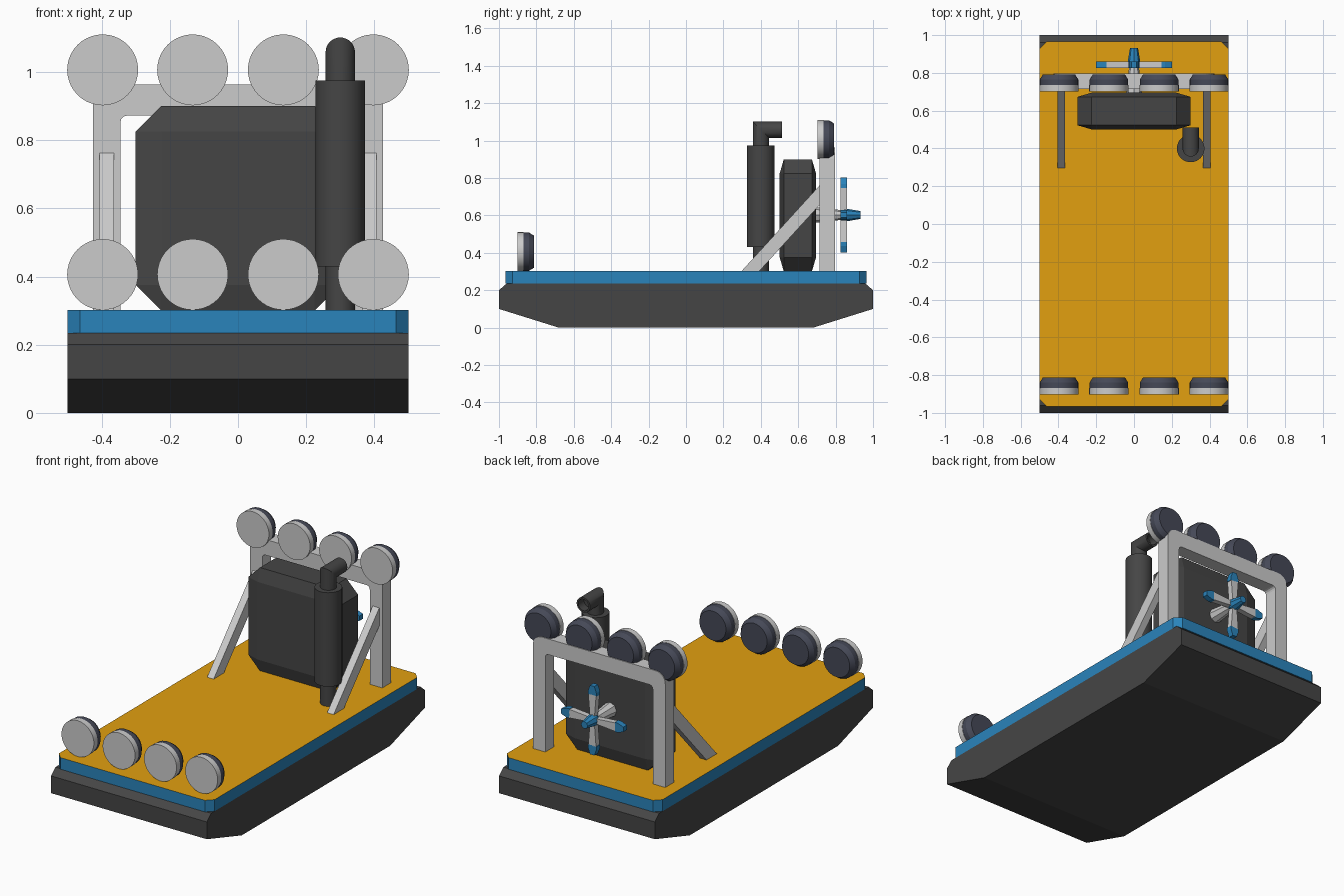
import bpy, bmesh, math
from mathutils import Matrix, Vector

if "Cube" in bpy.data.objects:
    bpy.data.objects.remove(bpy.data.objects["Cube"])


def material(name, color):
    m = bpy.data.materials.new(name)
    m.diffuse_color = (*color, 1)
    m.use_nodes = True
    m.node_tree.nodes["Principled BSDF"].inputs["Base Color"].default_value = m.diffuse_color
    return m


DARK = material("dark", (0.06, 0.06, 0.06))
BLUE = material("blue", (0.023, 0.23, 0.5))
ORANGE = material("orange", (0.76, 0.35, 0.005))
LAMP = material("lamp_shell", (0.06, 0.066, 0.095))


def finish(name, bm, mat=None, smooth=False):
    bmesh.ops.recalc_face_normals(bm, faces=bm.faces[:])
    mesh = bpy.data.meshes.new(name)
    bm.to_mesh(mesh)
    bm.free()
    ob = bpy.data.objects.new(name, mesh)
    bpy.context.collection.objects.link(ob)
    if mat:
        mesh.materials.append(mat)
    if smooth:
        bpy.ops.object.select_all(action='DESELECT')
        ob.select_set(True)
        bpy.context.view_layer.objects.active = ob
        bpy.ops.object.shade_smooth_by_angle(angle=math.radians(25))
    return ob


def extrude(name, points, depth, mat=None):
    """Extrude a flat 3D outline along the vector depth."""
    bm = bmesh.new()
    face = bm.faces.new([bm.verts.new(p) for p in points])
    res = bmesh.ops.extrude_face_region(bm, geom=[face], use_keep_orig=True)
    moved = [v for v in res['geom'] if isinstance(v, bmesh.types.BMVert)]
    bmesh.ops.translate(bm, verts=moved, vec=depth)
    return finish(name, bm, mat)


def loft(name, rings, mat=None, smooth=True):
    """Bridge rings of points and cap both ends."""
    bm = bmesh.new()
    vs = [[bm.verts.new(p) for p in r] for r in rings]
    n = len(vs[0])
    for a, b in zip(vs, vs[1:]):
        for i in range(n):
            j = (i + 1) % n
            bm.faces.new((a[i], a[j], b[j], b[i]))
    bm.faces.new(vs[0])
    bm.faces.new(vs[-1])
    return finish(name, bm, mat, smooth)


def circle(n, start=0):
    return [(math.cos(start + 2 * math.pi * i / n), math.sin(start + 2 * math.pi * i / n)) for i in range(n)]


def lathe_y(name, x, z, profile, mat=None, n=40, smooth=True):
    """Round part along y; profile is a list of (radius, y)."""
    rings = [[(x + r * c, y, z + r * s) for c, s in circle(n)] for r, y in profile]
    return loft(name, rings, mat, smooth)


# hull with raked ends
half = [(-1, 0.2), (-1, 0.1), (-0.68, 0)]
prof = half + [(-y, z) for y, z in reversed(half)] + [(0.96, 0.235), (-0.96, 0.235)]
extrude("hull", [(-0.5, y, z) for y, z in prof], (1, 0, 0), DARK)

# deck with clipped corners, orange on top
c = 0.037
quarter = [(0.5, 0.965 - c), (0.5 - c, 0.965)]
outline = (quarter + [(-x, y) for x, y in reversed(quarter)]
           + [(-x, -y) for x, y in quarter] + [(x, -y) for x, y in reversed(quarter)])
deck = extrude("deck", [(x, y, 0.235) for x, y in outline], (0, 0, 0.067), BLUE)
deck.data.materials.append(ORANGE)
for p in deck.data.polygons:
    if p.normal.z > 0.9:
        p.material_index = 1

# two rows of lamps
for row, y, z in (("front", -0.902, 0.406), ("rear", 0.702, 1.006)):
    for i, x in enumerate((-0.397, -0.133, 0.133, 0.397)):
        lathe_y(f"{row}_lamp_lens_{i}", x, z, [(0.104, y), (0.104, y + 0.033)])
        lathe_y(f"{row}_lamp_shell_{i}", x, z,
                [(0.102, y + 0.033), (0.102, y + 0.063), (0.085, y + 0.09)], LAMP)


# rear arch frame with rounded corners
def arc(cx, cz, r, n=6):
    return [(cx + r * math.cos(i * math.pi / 2 / n), cz + r * math.sin(i * math.pi / 2 / n)) for i in range(n + 1)]


right = [(0.425, 0.3)] + arc(0.365, 0.903, 0.06)
inner = [(0.345, 0.3)] + arc(0.325, 0.852, 0.02, 3)
arch = right + [(-x, z) for x, z in reversed(right)] + [(-x, z) for x, z in inner] + inner[::-1]
extrude("arch_frame", [(x, 0.715, z) for x, z in arch], (0, 0.082, 0))

# diagonal braces
for side, x in (("left", -0.385), ("right", 0.385)):
    extrude(f"{side}_brace", [(x - 0.021, y, z) for y, z in
            ((0.295, 0.3), (0.39, 0.3), (0.72, 0.662), (0.72, 0.767))], (0.042, 0, 0))

# engine block, all edges chamfered
bm = bmesh.new()
for sx in (-1, 1):
    for sy in (-1, 1):
        for sz in (-1, 1):
            for a, b, d in ((0.225, 0.097, 0.225), (0.3, 0.075, 0.225), (0.225, 0.075, 0.3)):
                bm.verts.new((sx * a, 0.598 + sy * b, 0.6 + sz * d))
bmesh.ops.convex_hull(bm, input=bm.verts[:])
bmesh.ops.dissolve_limit(bm, angle_limit=0.01, verts=bm.verts[:], edges=bm.edges[:])
finish("engine_block", bm, DARK)

# exhaust: lower pipe, silencer, mitred outlet with hollow end
ex, ey, r = 0.3, 0.4, 0.043
C = circle(32)
rings = [[(ex + q * a, ey + q * b, z) for a, b in C]
         for q, z in ((r, 0.3), (r, 0.43), (0.073, 0.43), (0.073, 0.975), (r, 0.975))]
rings.append([(ex + r * a, ey + r * b, 1.058 - r * b) for a, b in C])
rings += [[(ex + q * a, y, 1.058 - q * b) for a, b in C]
          for q, y in ((r, 0.512), (0.033, 0.512), (0.033, 0.46))]
loft("exhaust", rings, DARK)

# propeller shaft and hub
FZ = 0.602
lathe_y("propeller_shaft", 0, FZ, [(0.042, 0.69), (0.025, 0.84)], n=8, smooth=False)
lathe_y("propeller_hub", 0, FZ, [(0.024, 0.825), (0.035, 0.85), (0.021, 0.932)], BLUE, n=8, smooth=False)

# four blades with coloured tips
for k in range(4):
    rot = Matrix.Rotation(k * math.pi / 2, 3, 'Y')
    for part, mat, pts in (
            ("blade", None, ((0.014, 0.015), (0.025, 0.148))),
            ("blade_tip", BLUE, ((0.028, 0.145), (0.027, 0.165), (0.014, 0.2)))):
        shape = list(pts) + [(-w, d) for w, d in reversed(pts)]
        extrude(f"{part}_{k}", [rot @ Vector((w, 0, d)) + Vector((0, 0.827, FZ)) for w, d in shape],
                (0, 0.033, 0), mat)
